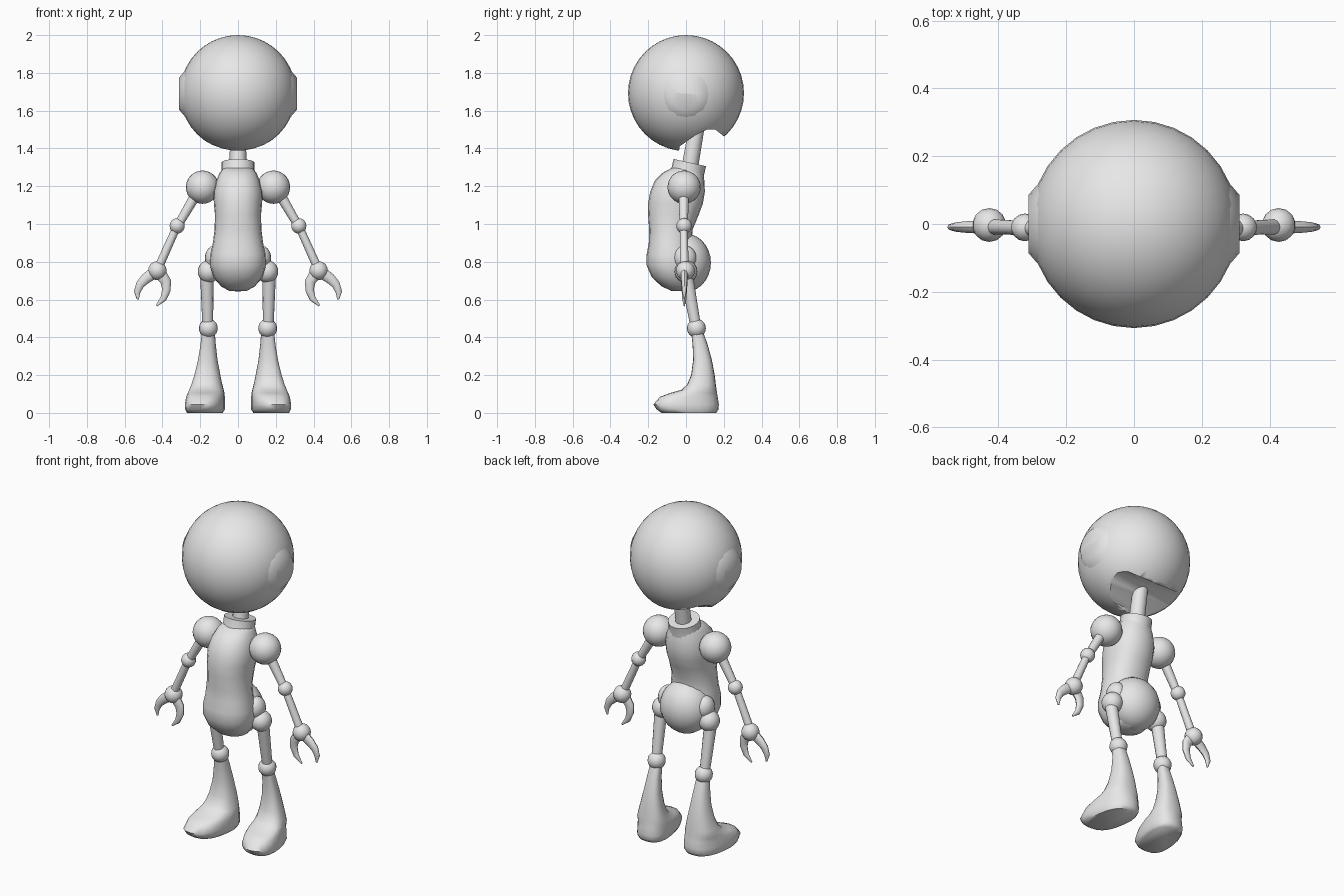
import bpy, bmesh, math
from mathutils import Vector

cube = bpy.data.objects.get("Cube")
if cube:
    bpy.data.objects.remove(cube, do_unlink=True)

grey = bpy.data.materials.new("plain grey")
grey.use_nodes = True
grey.diffuse_color = (0.8, 0.8, 0.8, 1)
grey.node_tree.nodes["Principled BSDF"].inputs["Base Color"].default_value = (0.8, 0.8, 0.8, 1)


def finish(bm, name, angle=50):
    bmesh.ops.recalc_face_normals(bm, faces=bm.faces[:])
    mesh = bpy.data.meshes.new(name)
    bm.to_mesh(mesh)
    bm.free()
    mesh.materials.append(grey)
    ob = bpy.data.objects.new(name, mesh)
    bpy.context.collection.objects.link(ob)
    bpy.ops.object.select_all(action='DESELECT')
    ob.select_set(True)
    bpy.context.view_layer.objects.active = ob
    bpy.ops.object.shade_smooth_by_angle(angle=math.radians(angle))
    return ob


def skin(name, rings, angle=50):
    """Join rings of points into a closed skin."""
    bm = bmesh.new()
    rows = [[bm.verts.new(p) for p in ring] for ring in rings]
    n = len(rows[0])
    for a, b in zip(rows, rows[1:]):
        for i in range(n):
            j = (i + 1) % n
            bm.faces.new((a[i], a[j], b[j], b[i]))
    bm.faces.new(rows[0])
    bm.faces.new(rows[-1])
    return finish(bm, name, angle)


def tube(name, path, radii, sides=14, flat=1.0):
    """Round tube through a path with one radius per point."""
    pts = [Vector(p) for p in path]
    rings = []
    for i, p in enumerate(pts):
        t = (pts[min(i + 1, len(pts) - 1)] - pts[max(i - 1, 0)]).normalized()
        u = t.cross(Vector((0, 1, 0))).normalized()
        v = t.cross(u)
        rings.append([p + radii[i] * (u * math.cos(a) + v * math.sin(a) * flat)
                      for a in (math.tau * k / sides for k in range(sides))])
    return skin(name, rings)


def slices(name, rows, sides=20, power=1.0, skew=0.0, side=1):
    """Stack level ovals: height, centre x, half width, front y, back y."""
    rings = []
    for z, xc, hw, yf, yb in rows:
        ring = []
        for k in range(sides):
            c, s = (math.copysign(abs(f(math.tau * k / sides)) ** power, f(math.tau * k / sides))
                    for f in (math.cos, math.sin))
            dy = (yb - yf) / 2 * s
            ring.append((side * (xc + hw * c - skew * dy), (yf + yb) / 2 + dy, z))
        rings.append(ring)
    return skin(name, rings, 60)


def ball(name, centre, size, u=20, v=14):
    bm = bmesh.new()
    bmesh.ops.create_uvsphere(bm, u_segments=u, v_segments=v, radius=1)
    bmesh.ops.scale(bm, vec=size, verts=bm.verts[:])
    bmesh.ops.translate(bm, vec=centre, verts=bm.verts[:])
    return finish(bm, name)


# Head with the hollow at the nape
head = ball("head", (0, 0, 1.693), (0.307,) * 3, 32, 20)
notch = [(-0.04, 1.3), (-0.035, 1.41), (0.05, 1.47), (0.11, 1.5),
         (0.155, 1.5), (0.2, 1.465), (0.26, 1.3)]
cutter = skin("nape_cutter", [[(x, y, z) for y, z in notch] for x in (-0.4, 0.4)])
cutter.hide_render = True
mod = head.modifiers.new("nape", 'BOOLEAN')
mod.operation = 'DIFFERENCE'
mod.solver = 'EXACT'
mod.object = cutter
bpy.context.view_layer.objects.active = head
bpy.ops.object.modifier_apply(modifier=mod.name)
bpy.data.objects.remove(cutter, do_unlink=True)

# Neck and collar
tube("neck", [(0, 0.015, 1.27), (0, 0.06, 1.53)], [0.045, 0.042])
tube("collar", [(0, -0.005, 1.22), (0, 0.01, 1.28), (0, 0.02, 1.325)], [0.1, 0.088, 0.088], 20)

# Torso and pelvis
slices("torso", [
    (1.3, 0, 0.075, -0.07, 0.085),
    (1.27, 0, 0.098, -0.125, 0.09),
    (1.23, 0, 0.115, -0.165, 0.097),
    (1.17, 0, 0.13, -0.19, 0.1),
    (1.11, 0, 0.128, -0.2, 0.09),
    (1.05, 0, 0.122, -0.201, 0.068),
    (0.97, 0, 0.124, -0.195, 0.035),
    (0.9, 0, 0.133, -0.197, 0.03),
    (0.84, 0, 0.146, -0.208, 0.04),
    (0.78, 0, 0.148, -0.208, 0.05),
    (0.72, 0, 0.13, -0.182, 0.05),
    (0.67, 0, 0.09, -0.13, 0.04),
    (0.645, 0, 0.045, -0.075, 0.02)], power=0.9)
ball("pelvis", (0, 0.0, 0.795), (0.148, 0.132, 0.153))

for label, s in (("left", 1), ("right", -1)):
    # Ear disc, flaring out of the head with a shallow dish
    tube(label + "_ear", [(s * 0.2, 0, 1.69), (s * 0.25, 0, 1.69), (s * 0.28, 0, 1.69),
                          (s * 0.312, 0, 1.69), (s * 0.306, 0, 1.69)],
         [0.21, 0.165, 0.122, 0.085, 0.06], 16)

    # Arm
    ball(label + "_shoulder", (s * 0.188, -0.01, 1.195), (0.088,) * 3)
    tube(label + "_upper_arm", [(s * 0.22, -0.012, 1.16), (s * 0.322, -0.012, 0.985)],
         [0.028, 0.022])
    ball(label + "_elbow", (s * 0.322, -0.01, 0.99), (0.041,) * 3, 14, 10)
    tube(label + "_forearm", [(s * 0.322, -0.012, 0.99), (s * 0.425, -0.008, 0.76)],
         [0.021, 0.023])
    ball(label + "_wrist", (s * 0.427, -0.003, 0.753), (0.05,) * 3, 14, 10)

    # Two pincer fingers
    fingers = (("outer", [(0.44, 0.745), (0.487, 0.712), (0.518, 0.68),
                          (0.534, 0.64), (0.53, 0.6)]),
               ("inner", [(0.41, 0.735), (0.382, 0.695), (0.379, 0.65),
                          (0.395, 0.605), (0.432, 0.567)]))
    for part, line in fingers:
        tube(label + "_" + part + "_finger", [(s * x, -0.009, z) for x, z in line],
             [0.032, 0.028, 0.023, 0.017, 0.005], 10, 0.65)

    # Hip, thigh and knee
    ball(label + "_hip", (s * 0.155, 0, 0.748), (0.058, 0.06, 0.06))
    ball(label + "_hip_bulge", (s * 0.125, -0.005, 0.82), (0.05, 0.06, 0.065))
    tube(label + "_thigh", [(s * 0.165, 0, 0.74), (s * 0.16, 0.053, 0.45)], [0.036, 0.028])
    ball(label + "_knee", (s * 0.157, 0.055, 0.448), (0.05,) * 3, 16, 12)

    # Flared shin running into a splayed boot
    slices(label + "_boot", [
        (0.425, 0.157, 0.034, 0.028, 0.092),
        (0.36, 0.158, 0.04, 0.035, 0.115),
        (0.28, 0.16, 0.051, 0.038, 0.137),
        (0.2, 0.162, 0.068, 0.027, 0.152),
        (0.15, 0.165, 0.081, 0.006, 0.158),
        (0.122, 0.167, 0.09, -0.025, 0.162),
        (0.105, 0.169, 0.094, -0.085, 0.164),
        (0.085, 0.172, 0.098, -0.138, 0.168),
        (0.045, 0.175, 0.101, -0.173, 0.174),
        (0.018, 0.175, 0.1, -0.155, 0.172),
        (0.0, 0.175, 0.09, -0.13, 0.16)], power=0.8, skew=0.14, side=s)
